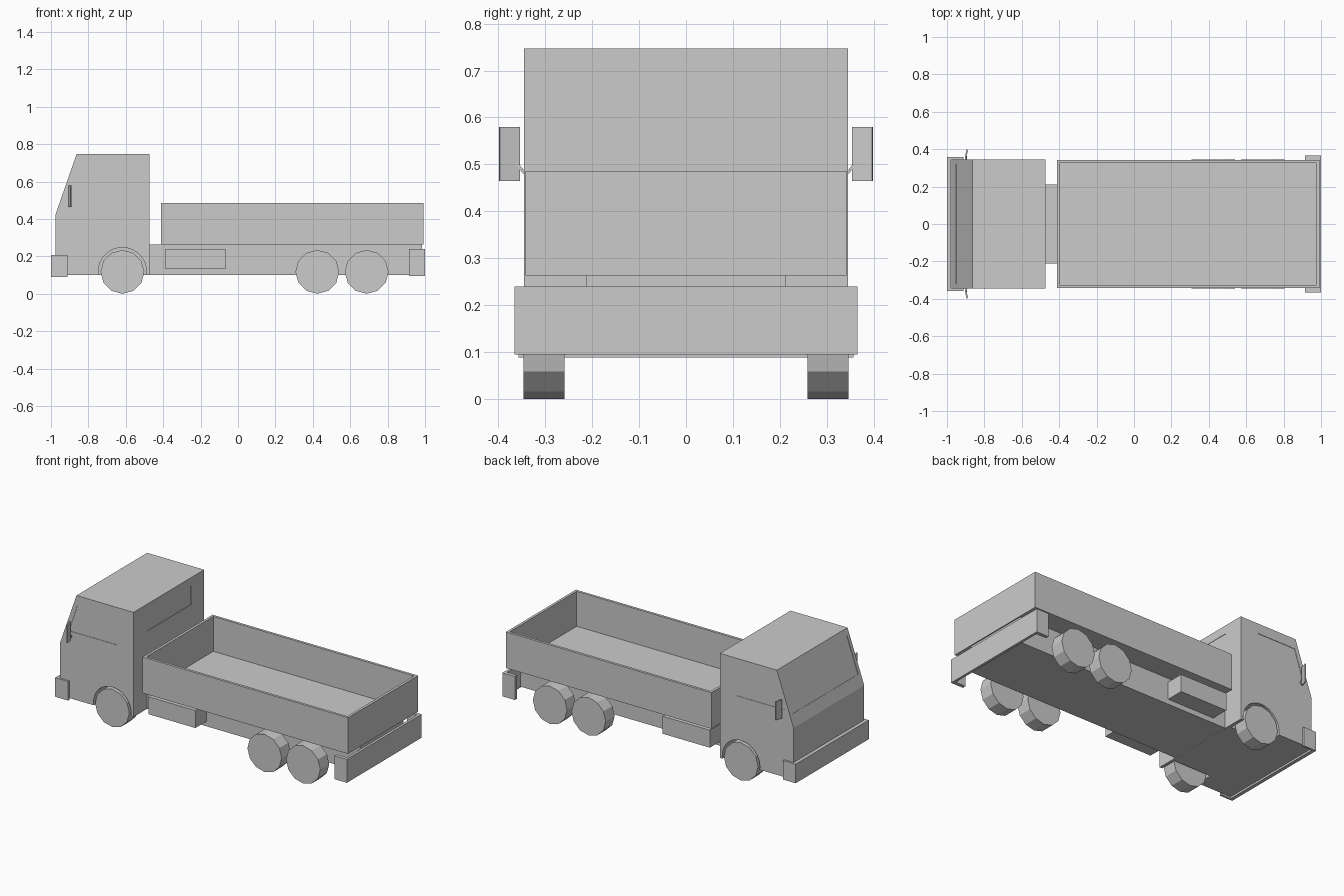
import bpy, bmesh, math
from mathutils import Vector

if "Cube" in bpy.data.objects:
    bpy.data.objects.remove(bpy.data.objects["Cube"])


def finish(name, bm):
    bmesh.ops.recalc_face_normals(bm, faces=bm.faces)
    me = bpy.data.meshes.new(name)
    bm.to_mesh(me)
    bm.free()
    ob = bpy.data.objects.new(name, me)
    bpy.context.collection.objects.link(ob)
    return ob


def prism(name, pts, lo, hi, axis='y'):
    """Extrude an x-z outline along y, or an x-y outline along z."""
    bm = bmesh.new()
    place = (lambda a, b, d: (a, d, b)) if axis == 'y' else (lambda a, b, d: (a, b, d))
    start, end = ([bm.verts.new(place(a, b, d)) for a, b in pts] for d in (lo, hi))
    bm.faces.new(start)
    bm.faces.new(end)
    for i in range(len(pts)):
        bm.faces.new((start[i - 1], start[i], end[i], end[i - 1]))
    return finish(name, bm)


def box(name, x0, x1, y0, y1, z0, z1):
    return prism(name, [(x0, z0), (x1, z0), (x1, z1), (x0, z1)], y0, y1)


def disc(name, x, z, r, n, y0, y1):
    ring = [2 * math.pi * i / n for i in range(n)]
    return prism(name, [(x + r * math.cos(a), z + r * math.sin(a)) for a in ring], y0, y1)


def cut(target, cutter):
    cutter.hide_render = True
    mod = target.modifiers.new("cut", 'BOOLEAN')
    mod.operation = 'DIFFERENCE'
    mod.solver = 'EXACT'
    mod.object = cutter
    bpy.context.view_layer.objects.active = target
    bpy.ops.object.modifier_apply(modifier=mod.name)
    bpy.data.objects.remove(cutter)


def span(s, a, b):
    return sorted((s * a, s * b))


# Cab with recessed windows and front wheel arches
cab = prism("cab", [(-0.977, 0.10), (-0.977, 0.42), (-0.863, 0.747),
                    (-0.473, 0.747), (-0.473, 0.10)], -0.345, 0.345)
DEPTH = 0.0025
along = Vector((0.114, 0.327)).normalized()
inward = Vector((along.y, -along.x))
base = Vector((-0.977, 0.42))
low, high = base + along * 0.075, base + along * 0.305
screen = [low - inward * 0.05, high - inward * 0.05, high + inward * DEPTH, low + inward * DEPTH]
cut(cab, prism("windscreen_cutter", [tuple(p) for p in screen], -0.322, 0.322))
cut(cab, box("rear_window_cutter", -0.473 - DEPTH, -0.40, -0.215, 0.215, 0.58, 0.695))
side = [(-0.914, 0.515), (-0.857, 0.685), (-0.59, 0.685), (-0.59, 0.515)]
for s in (-1, 1):
    cut(cab, prism("side_window_cutter", side, *span(s, 0.345 - DEPTH, 0.40)))
    cut(cab, disc("arch_cutter", -0.618, 0.118, 0.129, 32, *span(s, 0.24, 0.40)))

# Chassis, running on under the cab
box("chassis", -0.97, 0.985, -0.212, 0.212, 0.1005, 0.263)

# Open cargo bed
bed = box("cargo_bed", -0.413, 0.992, -0.342, 0.342, 0.263, 0.486)
cut(bed, box("bed_cutter", -0.397, 0.976, -0.326, 0.326, 0.27, 0.60))

# Wrap-around bumpers
prism("front_bumper", [(-0.912, -0.357), (-1, -0.357), (-1, 0.357), (-0.912, 0.357),
                       (-0.912, 0.344), (-0.978, 0.344), (-0.978, -0.344), (-0.912, -0.344)],
      0.089, 0.207, 'z')
prism("rear_bumper", [(0.915, -0.365), (1, -0.365), (1, 0.365), (0.915, 0.365),
                      (0.915, 0.343), (0.984, 0.343), (0.984, -0.343), (0.915, -0.343)],
      0.095, 0.24, 'z')

for s, label in ((-1, "right"), (1, "left")):
    # Wheels
    for x, pos in ((-0.618, "front"), (0.424, "middle"), (0.688, "rear")):
        disc(f"{label}_{pos}_wheel", x, 0.117, 0.117, 12, *span(s, 0.259, 0.346))
    # Side tanks
    box(f"{label}_side_tank", -0.388, -0.066, *span(s, 0.212, 0.322), 0.132, 0.24)
    # Mirrors, swept slightly back
    mirror = box(f"{label}_mirror", -0.004, 0.004, -0.022, 0.022, 0.465, 0.58)
    mirror.location = (-0.896, s * 0.376, 0)
    mirror.rotation_euler.z = -s * math.radians(14)
    # Mirror arms
    arm = box(f"{label}_mirror_arm", -0.004, 0.004, -0.017, 0.017, -0.003, 0.003)
    arm.location = (-0.898, s * 0.351, 0.49)
    arm.rotation_euler.x = s * math.radians(50)
